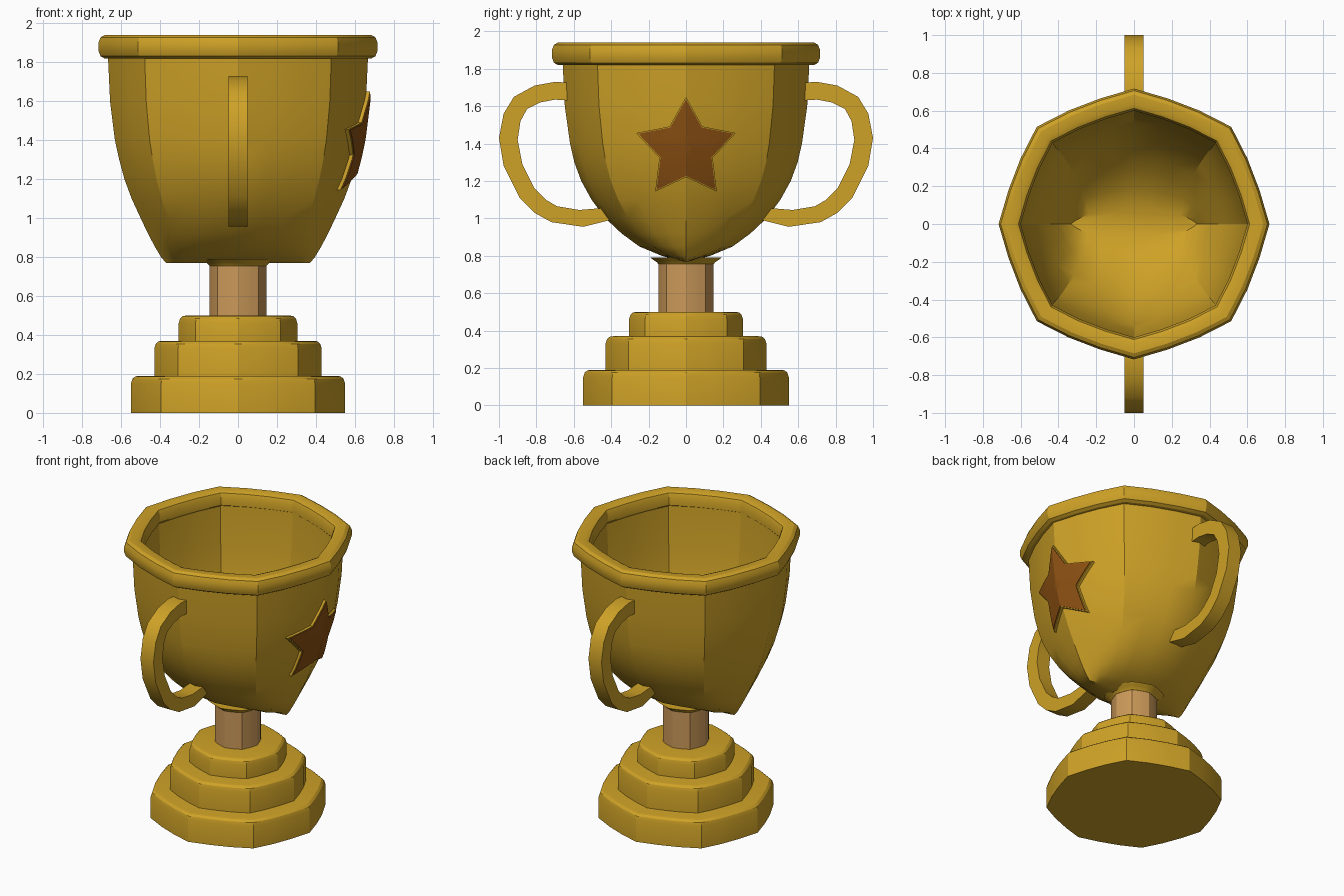
import bpy, bmesh, math
from mathutils import Vector
from mathutils.bvhtree import BVHTree

if "Cube" in bpy.data.objects:
    bpy.data.objects.remove(bpy.data.objects["Cube"])


def material(name, rgb):
    m = bpy.data.materials.new(name)
    m.diffuse_color = (*rgb, 1)
    m.use_nodes = True
    m.node_tree.nodes["Principled BSDF"].inputs["Base Color"].default_value = m.diffuse_color
    return m


GOLD = material("gold", (0.62, 0.36, 0.02))
TAN = material("tan", (0.60, 0.32, 0.10))
BROWN = material("brown", (0.26, 0.08, 0.006))


def finish(bm, name, mat, normals=True):
    if normals:
        bmesh.ops.recalc_face_normals(bm, faces=bm.faces)
    me = bpy.data.meshes.new(name)
    bm.to_mesh(me)
    bm.free()
    me.materials.append(mat)
    ob = bpy.data.objects.new(name, me)
    bpy.context.collection.objects.link(ob)
    bpy.ops.object.select_all(action='DESELECT')
    ob.select_set(True)
    bpy.context.view_layer.objects.active = ob
    bpy.ops.object.shade_smooth_by_angle(angle=math.radians(30))
    return ob


# soft octagon with corners on the axes and diagonals
SOFT = {0: 1.0, 1: 0.96, 2: 0.967, 3: 1.015, 4: 0.967, 5: 0.96}


def loft(name, rings, mat, closed=False):
    """Rings are (z, rx, ry); closed joins last ring to first, else both ends are capped."""
    bm = bmesh.new()
    loops = []
    for z, rx, ry in rings:
        loops.append([bm.verts.new((rx * SOFT[k % 6] * math.cos(k * math.pi / 12),
                                    ry * SOFT[k % 6] * math.sin(k * math.pi / 12), z))
                      for k in range(24)])
    pairs = list(zip(loops, loops[1:]))
    if closed:
        pairs.append((loops[-1], loops[0]))
    else:
        bm.faces.new(loops[0])
        bm.faces.new(loops[-1])
    for a, b in pairs:
        for k in range(24):
            j = (k + 1) % 24
            bm.faces.new((a[k], a[j], b[j], b[k]))
    return finish(bm, name, mat)


def rnd(profile):
    return [(z, r, r) for z, r in profile]


# stepped base
for name, r, z0, z1 in (("base_lower", 0.55, 0.0, 0.19),
                        ("base_middle", 0.43, 0.18, 0.37),
                        ("base_upper", 0.305, 0.36, 0.50)):
    loft(name, rnd([(z0, r), (z1 - 0.04, r), (z1 - 0.015, r - 0.008),
                    (z1 - 0.003, r - 0.022), (z1, r - 0.04)]), GOLD)

# stem and collar
loft("stem", rnd([(0.48, 0.146), (0.78, 0.146)]), TAN)
loft("stem_collar", rnd([(0.755, 0.147), (0.765, 0.155), (0.775, 0.17), (0.79, 0.19)]), GOLD)

# bowl: keel-shaped bottom, wide along x and narrow along y
rows = [(0.77, 0.37, 0.02), (0.80, 0.395, 0.13), (0.85, 0.425, 0.25), (0.92, 0.462, 0.345),
        (1.0, 0.50, 0.43), (1.1, 0.546, 0.505), (1.2, 0.583, 0.56), (1.3, 0.61, 0.597),
        (1.4, 0.632, 0.62), (1.6, 0.657, 0.648), (1.88, 0.67, 0.662)]
inner = [(z, rx - 0.06, ry - 0.06) for z, rx, ry in reversed(rows[1:])]
bowl = loft("bowl", rows + inner, GOLD)

# rounded rim
loft("rim", rnd([(1.82, 0.62), (1.82, 0.685), (1.832, 0.706), (1.86, 0.717), (1.90, 0.717),
                 (1.928, 0.706), (1.94, 0.685), (1.94, 0.635), (1.93, 0.612), (1.90, 0.60),
                 (1.85, 0.60)]), GOLD, closed=True)

# handles: rectangular strap lofted between outer and inner outlines (y, z)
OUTER = [(0.62, 1.725), (0.70, 1.73), (0.81, 1.71), (0.92, 1.65), (0.975, 1.56), (1.0, 1.43),
         (0.975, 1.28), (0.89, 1.11), (0.81, 1.03), (0.72, 0.98), (0.55, 0.955), (0.41, 0.99)]
INNER = [(0.62, 1.63), (0.70, 1.635), (0.78, 1.62), (0.85, 1.585), (0.885, 1.52), (0.90, 1.42),
         (0.875, 1.29), (0.81, 1.16), (0.75, 1.10), (0.69, 1.065), (0.57, 1.045), (0.45, 1.055)]
for side, name in ((1, "handle_back"), (-1, "handle_front")):
    bm = bmesh.new()
    quads = [[bm.verts.new((x, side * y, z)) for x, (y, z) in
              ((-0.05, o), (0.05, o), (0.05, i), (-0.05, i))] for o, i in zip(OUTER, INNER)]
    for a, b in zip(quads, quads[1:]):
        for k in range(4):
            j = (k + 1) % 4
            bm.faces.new((a[k], a[j], b[j], b[k]))
    bm.faces.new(quads[0])
    bm.faces.new(quads[-1])
    finish(bm, name, GOLD)

# star plates wrapped on the +x side of the bowl
bm = bmesh.new()
bm.from_mesh(bowl.data)
tree = BVHTree.FromBMesh(bm)
bm.free()


def star(name, scale, offset, mat):
    bm = bmesh.new()
    c = bm.verts.new((0, 0, 1.37))
    tips = []
    for k in range(10):
        r = scale * (0.15 if k % 2 else 0.28)
        a = math.pi / 2 + k * math.pi / 5
        tips.append(bm.verts.new((0, r * math.cos(a), 1.37 + r * math.sin(a))))
    for k in range(10):
        bm.faces.new((c, tips[k], tips[(k + 1) % 10]))
    bmesh.ops.subdivide_edges(bm, edges=bm.edges[:], cuts=5, use_grid_fill=True)
    for v in bm.verts:
        hit = tree.ray_cast(Vector((2, v.co.y, v.co.z)), Vector((-1, 0, 0)))[0]
        v.co.x = hit.x - 0.005
    ext = bmesh.ops.extrude_face_region(bm, geom=bm.faces[:])
    for v in ext["geom"]:
        if isinstance(v, bmesh.types.BMVert):
            v.co.x += offset + 0.005
    bmesh.ops.recalc_face_normals(bm, faces=bm.faces)
    if sum(f.normal.x * f.calc_area() for f in bm.faces) < 0:
        bmesh.ops.reverse_faces(bm, faces=bm.faces)
    finish(bm, name, mat, normals=False)


star("star_border", 1.0, 0.018, GOLD)
star("star_face", 0.955, 0.023, BROWN)
